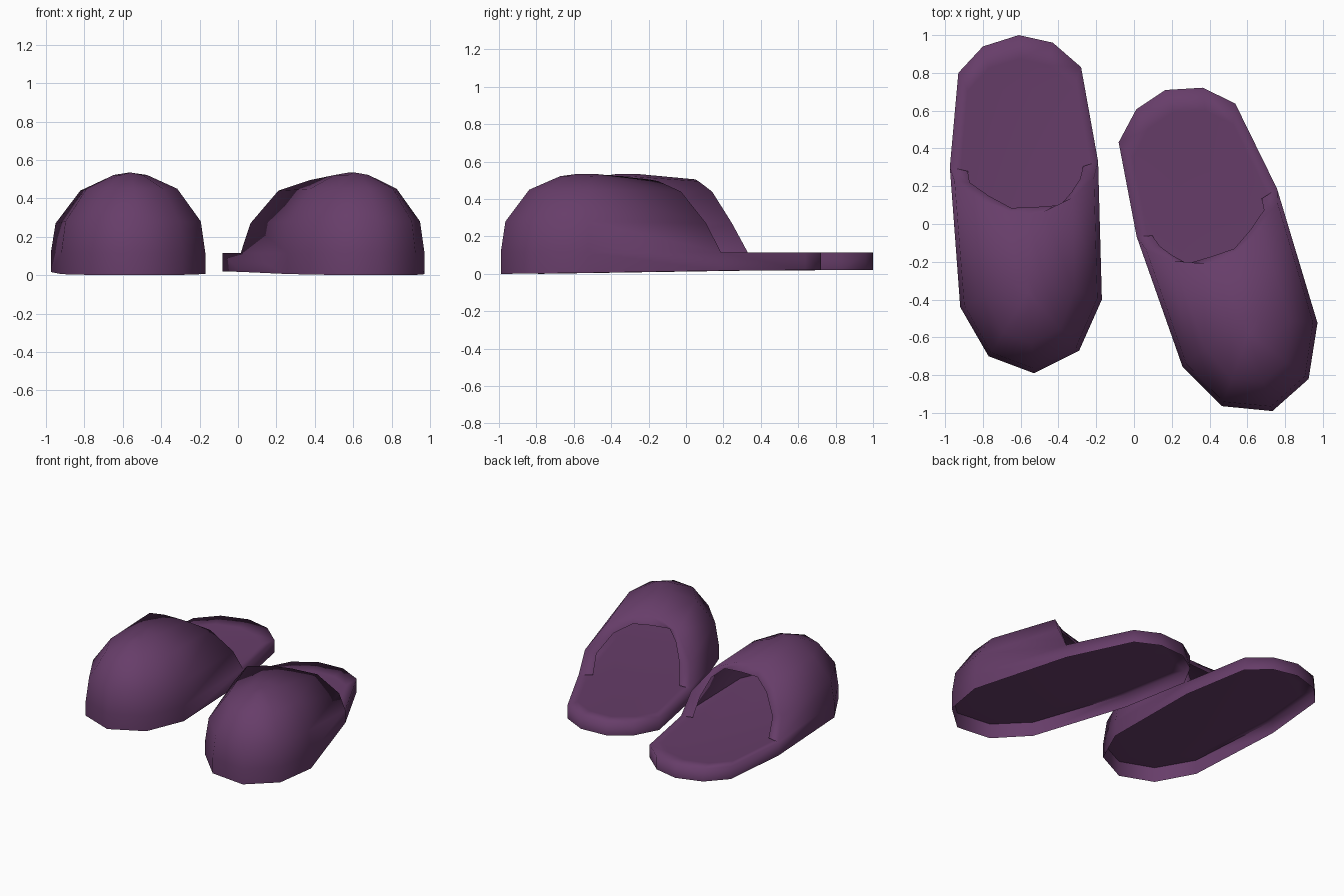
import bpy, bmesh, math
from mathutils import Matrix, Vector

if "Cube" in bpy.data.objects:
    bpy.data.objects.remove(bpy.data.objects["Cube"])

purple = bpy.data.materials.new("plum_fabric")
purple.diffuse_color = (0.135, 0.047, 0.142, 1)
purple.use_nodes = True
purple.node_tree.nodes["Principled BSDF"].inputs["Base Color"].default_value = purple.diffuse_color

# Sole outline, counter-clockwise: first 7 points carry the toe cover, the rest are the heel
OUTLINE = [(-.975, .30), (-.92, -.44), (-.77, -.70), (-.53, -.79), (-.29, -.67),
           (-.17, -.40), (-.19, .33), (-.28, .83), (-.43, .96), (-.61, 1.0),
           (-.80, .94), (-.93, .80)]
N, TOE = len(OUTLINE), 7
RIM = .115
# Points on the ridge of the toe cover that each column leans towards
REAR, MID, FRONT = (-.56, .05), (-.565, -.27), (-.56, -.36)
RIDGE = [REAR, MID, FRONT, FRONT, FRONT, MID, REAR]
LEAN = [0, .06, .37, .77, 1]
HEIGHT = [RIM, .28, .45, .522, .535]
REAR_HEIGHT = [RIM, .27, .44, .495, .505]
REAR_LEAN = [0, .3, .68, .94, 1]
# Inner edge of the folded lip around the foot opening
LIP = [(-.88, .28, RIM), (-.87, .22, .25), (-.77, .15, .38), (-.65, .085, .435),
       (-.52, .09, .44), (-.39, .10, .435), (-.33, .17, .38), (-.285, .24, .25),
       (-.27, .305, RIM)]


def mix(a, b, t):
    return a + (b - a) * t


def make_slipper(name, matrix, mirrored):
    bm = bmesh.new()
    vert = bm.verts.new

    # side wall of the sole, hollow underneath
    low = [vert((x, y, .02 * min(1, max(0, (y + .79) / 1.3)))) for x, y in OUTLINE]
    top = [vert((x, y, RIM)) for x, y in OUTLINE]
    for i in range(N):
        j = (i + 1) % N
        bm.faces.new((low[i], low[j], top[j], top[i]))

    # insole: rim band plus flat middle, joined to the wall only at the heel
    edge = [vert((x, y, RIM - .003)) if 0 <= i < TOE and i not in (0, TOE - 1) else top[i]
            for i, (x, y) in enumerate(OUTLINE)]
    inner = [vert((mix(-.575, x, .86), mix(.1, y, .86), RIM - .01)) for x, y in OUTLINE]
    for i in range(N):
        j = (i + 1) % N
        bm.faces.new((edge[i], edge[j], inner[j], inner[i]))
    bm.faces.new(inner)

    # rounded toe cover
    cols = []
    for i in range(TOE):
        (x, y), (rx, ry) = OUTLINE[i], RIDGE[i]
        end = i in (0, TOE - 1)
        col = [top[i]]
        for k in range(1, 5):
            col.append(vert((mix(x, rx, LEAN[k]),
                             mix(y, ry, REAR_LEAN[k] if end else LEAN[k]),
                             REAR_HEIGHT[k] if end else HEIGHT[k])))
        cols.append(col)
    for a, b in zip(cols, cols[1:]):
        for k in range(4):
            bm.faces.new((a[k], b[k], b[k + 1], a[k + 1]))

    # lip folded inwards around the opening
    outer = cols[0] + cols[-1][3::-1]
    lip = [vert(p) for p in LIP]
    for i in range(len(lip) - 1):
        bm.faces.new((outer[i], outer[i + 1], lip[i + 1], lip[i]))

    bmesh.ops.remove_doubles(bm, verts=bm.verts[:], dist=.0005)
    bmesh.ops.transform(bm, matrix=matrix, verts=bm.verts[:])
    if mirrored:
        bmesh.ops.reverse_faces(bm, faces=bm.faces[:])
    for f in bm.faces:
        f.smooth = True
    mesh = bpy.data.meshes.new(name)
    bm.to_mesh(mesh)
    bm.free()
    mesh.materials.append(purple)
    obj = bpy.data.objects.new(name, mesh)
    bpy.context.collection.objects.link(obj)


make_slipper("left_slipper", Matrix.Identity(4), False)
# the other slipper is mirrored, turned and shifted
turn = (Matrix.Translation(Vector((.4267, -.0688, 0)))
        @ Matrix.Rotation(math.radians(21), 4, 'Z')
        @ Matrix.Translation(Vector((-.5746, -.18, 0)))
        @ Matrix.Diagonal((-1, 1, 1, 1)))
make_slipper("right_slipper", turn, True)
